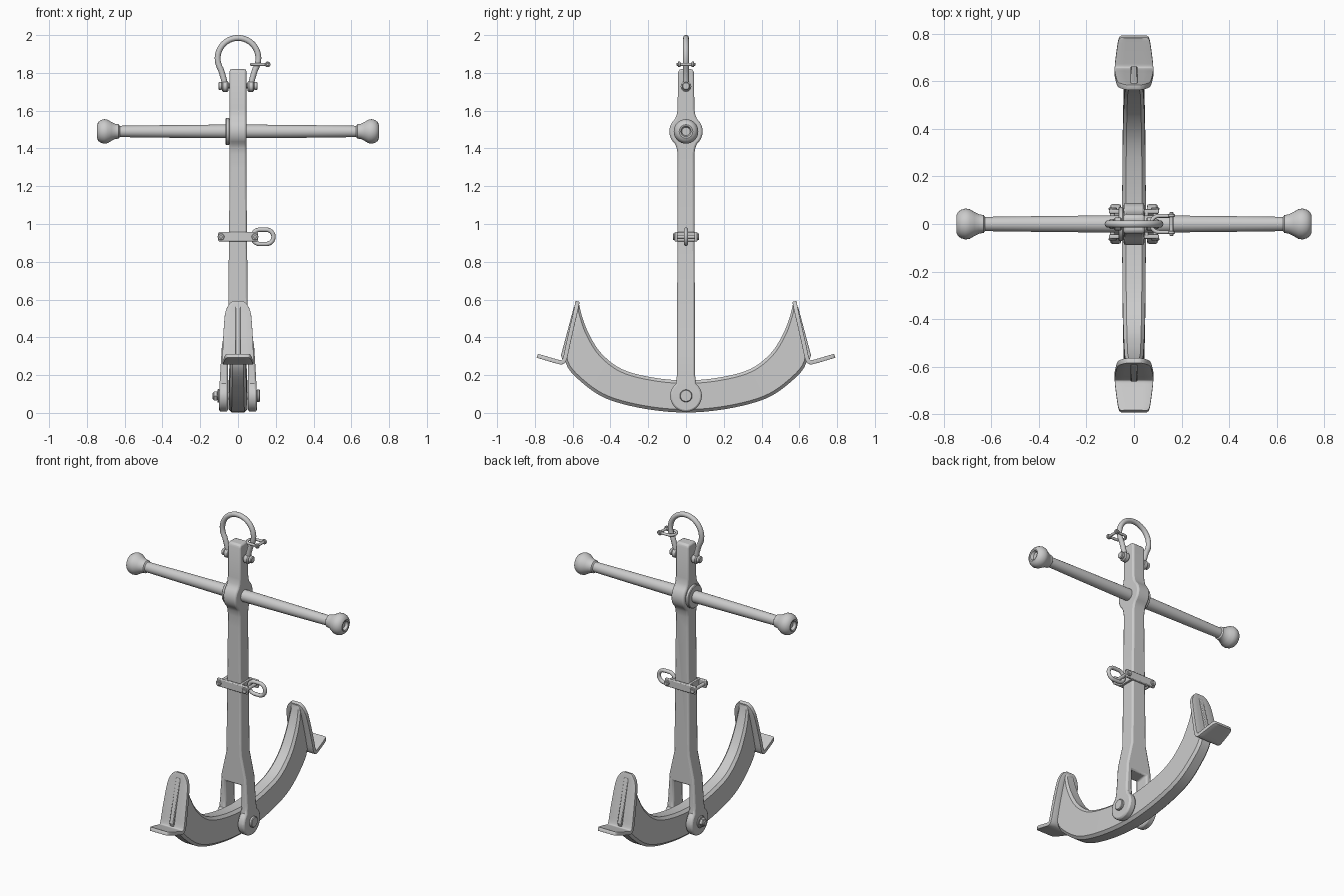
import bpy, bmesh, math
from mathutils import Vector

if "Cube" in bpy.data.objects:
    bpy.data.objects.remove(bpy.data.objects["Cube"])


def finish(name, bm, angle=32):
    bmesh.ops.recalc_face_normals(bm, faces=bm.faces)
    me = bpy.data.meshes.new(name)
    bm.to_mesh(me)
    bm.free()
    ob = bpy.data.objects.new(name, me)
    bpy.context.collection.objects.link(ob)
    smooth(ob, angle)
    return ob


def smooth(ob, angle=32):
    bpy.ops.object.select_all(action='DESELECT')
    ob.select_set(True)
    bpy.context.view_layer.objects.active = ob
    bpy.ops.object.shade_smooth_by_angle(angle=math.radians(angle))


def bevel(ob, width, segments=2, angle=40):
    m = ob.modifiers.new("bevel", 'BEVEL')
    m.width, m.segments = width, segments
    m.limit_method, m.angle_limit = 'ANGLE', math.radians(angle)


def mirror(ob, axis):
    m = ob.modifiers.new("mirror", 'MIRROR')
    m.use_axis = [a == axis for a in 'XYZ']


def prism(name, pts, axis, lo, hi):
    """Extrude a closed 2D profile along X (pts = y,z) or Y (pts = x,z)."""
    bm = bmesh.new()
    place = (lambda p, d: (d, p[0], p[1])) if axis == 'X' else (lambda p, d: (p[0], d, p[1]))
    rows = [[bm.verts.new(place(p, d)) for p in pts] for d in (lo, hi)]
    for r in rows:
        bm.faces.new(r)
    n = len(pts)
    for i in range(n):
        j = (i + 1) % n
        bm.faces.new((rows[0][i], rows[0][j], rows[1][j], rows[1][i]))
    return finish(name, bm)


def loft(name, rings):
    bm = bmesh.new()
    rows = [[bm.verts.new(p) for p in r] for r in rings]
    n = len(rows[0])
    for a, b in zip(rows, rows[1:]):
        for i in range(n):
            j = (i + 1) % n
            bm.faces.new((a[i], a[j], b[j], b[i]))
    bm.faces.new(rows[0])
    bm.faces.new(rows[-1])
    return finish(name, bm)


def lathe(name, profile, axis='X', loc=(0, 0, 0), sides=32):
    rings = []
    for t, r in profile:
        ring = []
        for k in range(sides):
            a = 2 * math.pi * k / sides
            u, v = r * math.cos(a), r * math.sin(a)
            ring.append(Vector(loc) + Vector((t, u, v) if axis == 'X' else (u, t, v)))
        rings.append(ring)
    return loft(name, rings)


def disc(name, lo, hi, r, axis='X', loc=(0, 0, 0), sides=32, c=0.004):
    return lathe(name, [(lo, r - c), (lo + c, r), (hi - c, r), (hi, r - c)], axis, loc, sides)


def spline(pts, steps=5):
    """Catmull-Rom through tuples of any length."""
    out = []
    q = [pts[0]] + list(pts) + [pts[-1]]
    for a, b, c, d in zip(q, q[1:], q[2:], q[3:]):
        for s in range(steps):
            t = s / steps
            out.append([0.5 * (2 * y + (z - x) * t + (2 * x - 5 * y + 4 * z - w) * t * t
                               + (3 * y - x - 3 * z + w) * t ** 3) for x, y, z, w in zip(a, b, c, d)])
    return out + [list(pts[-1])]


def tube(name, pts, r, cyclic=False):
    cu = bpy.data.curves.new(name, 'CURVE')
    cu.dimensions = '3D'
    cu.bevel_depth, cu.bevel_resolution, cu.use_fill_caps = r, 4, True
    sp = cu.splines.new('POLY')
    sp.points.add(len(pts) - 1)
    for p, co in zip(sp.points, pts):
        p.co = (*co, 1)
    sp.use_cyclic_u = cyclic
    ob = bpy.data.objects.new(name, cu)
    bpy.context.collection.objects.link(ob)
    bpy.ops.object.select_all(action='DESELECT')
    ob.select_set(True)
    bpy.context.view_layer.objects.active = ob
    bpy.ops.object.convert(target='MESH')
    smooth(bpy.context.view_layer.objects.active, 50)


def arc(cx, cz, r, a0, a1, n):
    return [(cx + r * math.cos(math.radians(a0 + (a1 - a0) * i / n)),
             cz + r * math.sin(math.radians(a0 + (a1 - a0) * i / n))) for i in range(n + 1)]


def both(half):
    return half + [(-a, b) for a, b in reversed(half)]


# Shank: forked front outline intersected with the bossed side outline
front = both([(0.054, -0.05), (0.1, -0.05), (0.1, 0.1), (0.095, 0.2), (0.085, 0.36),
              (0.052, 0.51), (0.044, 1.3), (0.044, 1.9)])
front += [(-0.054, 0.32), (0.054, 0.32)]
side = both(arc(0, 0.09, 0.084, -85, 50, 12) + [(0.048, 0.2), (0.044, 1.37), (0.05, 1.405)]
            + arc(0, 1.49, 0.088, -48, 48, 10) + [(0.05, 1.575), (0.044, 1.61),
                                                  (0.043, 1.8), (0.034, 1.82)])
shank = prism("shank", front, 'Y', -0.2, 0.2)
cutter = prism("shank_cutter", side, 'X', -0.3, 0.3)
cutter.hide_render = True
m = shank.modifiers.new("outline", 'BOOLEAN')
m.operation, m.object, m.solver = 'INTERSECT', cutter, 'EXACT'
bpy.context.view_layer.objects.active = shank
bpy.ops.object.modifier_apply(modifier="outline")
bpy.data.objects.remove(cutter)
bevel(shank, 0.01)
smooth(shank)

# Curved arms: inner y,z / outer y,z / half width, centre to tip
half = [(0, 0.172, 0, 0.002, 0.05), (0.18, 0.188, 0.22, 0.022, 0.049),
        (0.34, 0.232, 0.42, 0.075, 0.047), (0.45, 0.317, 0.55, 0.16, 0.044),
        (0.515, 0.42, 0.635, 0.26, 0.041), (0.55, 0.51, 0.625, 0.38, 0.038),
        (0.566, 0.575, 0.58, 0.56, 0.03)]
full = [(-a, b, -c, d, w) for a, b, c, d, w in reversed(half[1:])] + half
rings = []
for a, b, c, d, w in spline(full):
    inner, outer = Vector((0, a, b)), Vector((0, c, d))
    e = min(0.25, 0.016 / (outer - inner).length)
    rings.append([inner.lerp(outer, t) + Vector((s * w, 0, 0)) for s, t in
                  ((0.68, 0), (1, e), (1, 1 - e), (0.68, 1), (-0.68, 1), (-1, 1 - e), (-1, e), (-0.68, 0))])
loft("arms", rings)

# Flukes: bent plates with an outward lip (y, z, half width)
path = spline([(0.573, 0.59, 0.025), (0.577, 0.575, 0.046), (0.585, 0.535, 0.066), (0.6, 0.47, 0.074),
               (0.625, 0.36, 0.08), (0.641, 0.288, 0.082), (0.657, 0.268, 0.081), (0.69, 0.274, 0.078),
               (0.772, 0.298, 0.066), (0.787, 0.303, 0.054)], 3)
bm = bmesh.new()
rows = [[bm.verts.new((w * k, y, z)) for k in (-1, -0.5, 0, 0.5, 1)] for y, z, w in path]
for r, s in zip(rows, rows[1:]):
    for i in range(4):
        bm.faces.new((r[i], r[i + 1], s[i + 1], s[i]))
fluke = finish("flukes", bm)
m = fluke.modifiers.new("thickness", 'SOLIDIFY')
m.thickness, m.offset = 0.022, 0
bevel(fluke, 0.006, 2, 50)
mirror(fluke, 'Y')
# Raised rib on each fluke
rib = prism("fluke_ribs", [(0.58, 0.565), (0.594, 0.56), (0.662, 0.305), (0.652, 0.275), (0.635, 0.3)],
            'X', -0.014, 0.014)
bevel(rib, 0.004)
mirror(rib, 'Y')

# Crown pin with bolt head and hex nut
disc("crown_pin", -0.136, 0.105, 0.018, loc=(0, 0, 0.09))
disc("crown_pin_head", 0.098, 0.116, 0.033, loc=(0, 0, 0.09))
disc("crown_pin_washer", -0.109, -0.098, 0.036, loc=(0, 0, 0.09))
disc("crown_pin_nut", -0.13, -0.107, 0.027, loc=(0, 0, 0.09), sides=6)

# Stock: rod with turned knobs and dimpled ends
prof = [(0.728, 0.022), (0.735, 0.025), (0.744, 0.028), (0.746, 0.036), (0.74, 0.05), (0.726, 0.06), (0.708, 0.065),
        (0.69, 0.062), (0.67, 0.05), (0.652, 0.041), (0.642, 0.039), (0.632, 0.038), (0.626, 0.03), (0.4, 0.033),
        (0.1, 0.036)]
lathe("stock", prof + [(-x, r) for x, r in reversed(prof)], loc=(0, 0, 1.49))
disc("stock_collar", -0.066, -0.044, 0.071, loc=(0, 0, 1.49))

# Bow shackle at the head
bow = [(0.07, 1.73), (0.072, 1.755), (0.082, 1.79)] + arc(0, 1.877, 0.108, -32, 90, 14)
bow += [(-x, z) for x, z in reversed(bow[:-1])]
tube("head_shackle", [(x, 0, z) for x, z in bow], 0.0155)
disc("head_shackle_pin", -0.1, 0.1, 0.013, loc=(0, 0, 1.73))
for s in (-1, 1):
    disc("head_shackle_eye", -0.017, 0.017, 0.028, loc=(s * 0.068, 0, 1.728), c=0.006)
    disc("head_shackle_pin_head", -0.01, 0.01, 0.021, loc=(s * 0.094, 0, 1.73))

# Small keeper shackle hooked on the bow
u = [(x, y, 1.845) for x, y in [(0.155, 0.034), (0.105, 0.034)]
     + arc(0.105, 0, 0.034, 100, 260, 10) + [(0.105, -0.034), (0.155, -0.034)]]
tube("keeper_shackle", u, 0.008)
disc("keeper_pin", -0.05, 0.05, 0.008, 'Y', (0.157, 0, 1.845), 16, 0.002)
for s in (-1, 1):
    disc("keeper_eye", -0.007, 0.007, 0.015, 'Y', (0.157, s * 0.036, 1.845), 16, 0.003)

# Clamp band around the shank: two straps, corner walls and bolts
for s in (-1, 1):
    strap = prism("band_strap", [(-0.105, 0.908), (0.105, 0.908), (0.105, 0.957), (-0.105, 0.957)],
                  'Y', s * 0.053 - 0.009, s * 0.053 + 0.009)
    bevel(strap, 0.005)
    wall = prism("band_wall", [(-0.05, 0.908), (0.05, 0.908), (0.05, 0.957), (-0.05, 0.957)],
                 'X', s * 0.053 - 0.008, s * 0.053 + 0.008)
    bevel(wall, 0.003)
    disc("band_bolt", -0.07, 0.07, 0.011, 'Y', (s * 0.09, 0, 0.932), 16)
    for t in (-1, 1):
        disc("band_bolt_head", -0.005, 0.005, 0.018, 'Y', (s * 0.09, t * 0.064, 0.932), 16, 0.003)

# Oval link on the band bolt
oval = arc(0.15, 0.932, 0.038, -90, 90, 12) + arc(0.115, 0.932, 0.038, 90, 270, 12)
tube("band_link", [(x, 0, z) for x, z in oval], 0.0115, True)
